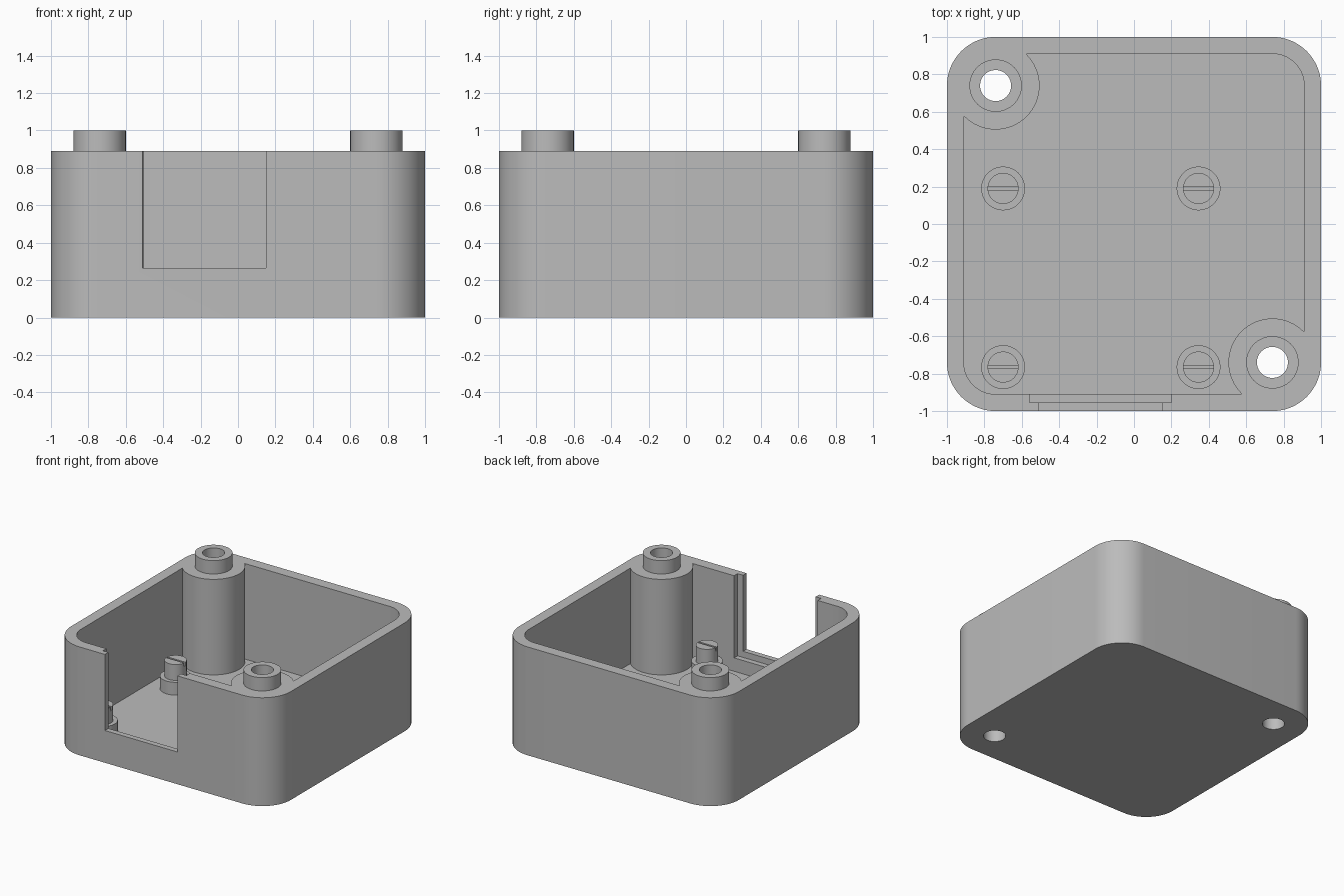
import bpy, bmesh
from math import sin, cos, pi, radians

if "Cube" in bpy.data.objects:
    bpy.data.objects.remove(bpy.data.objects["Cube"], do_unlink=True)

grey = bpy.data.materials.new("plain grey")
grey.use_nodes = True
COLOUR = (0.5, 0.5, 0.5, 1)
grey.diffuse_color = COLOUR
grey.node_tree.nodes["Principled BSDF"].inputs["Base Color"].default_value = COLOUR


def prism(name, outline, z0, z1):
    """Extrude a flat outline between two heights."""
    bm = bmesh.new()
    base = bm.faces.new([bm.verts.new((x, y, z0)) for x, y in outline])
    top = bmesh.ops.extrude_face_region(bm, geom=[base])["geom"]
    for v in top:
        if isinstance(v, bmesh.types.BMVert):
            v.co.z = z1
    bmesh.ops.recalc_face_normals(bm, faces=bm.faces)
    mesh = bpy.data.meshes.new(name)
    bm.to_mesh(mesh)
    bm.free()
    mesh.materials.append(grey)
    obj = bpy.data.objects.new(name, mesh)
    bpy.context.collection.objects.link(obj)
    return obj


def circle(x, y, r, n=64):
    return [(x + r * cos(2 * pi * i / n), y + r * sin(2 * pi * i / n)) for i in range(n)]


def rectangle(x0, x1, y0, y1):
    return [(x0, y0), (x1, y0), (x1, y1), (x0, y1)]


def rounded_square(half, r, steps=16):
    pts = []
    for k, (sx, sy) in enumerate(((1, 1), (-1, 1), (-1, -1), (1, -1))):
        for i in range(steps + 1):
            a = (k + i / steps) * pi / 2
            pts.append((sx * (half - r) + r * cos(a), sy * (half - r) + r * sin(a)))
    return pts


def combine(target, tool, operation):
    """Apply a boolean and discard the tool."""
    mod = target.modifiers.new(operation.lower(), "BOOLEAN")
    mod.object, mod.operation, mod.solver = tool, operation, "EXACT"
    bpy.context.view_layer.objects.active = target
    bpy.ops.object.modifier_apply(modifier=mod.name)
    bpy.data.objects.remove(tool, do_unlink=True)


def smooth(obj):
    bpy.ops.object.select_all(action="DESELECT")
    obj.select_set(True)
    bpy.context.view_layer.objects.active = obj
    bpy.ops.object.shade_smooth_by_angle(angle=radians(30))


RIM, FLOOR = 0.89, 0.105
POSTS = ((-0.74, 0.74), (0.74, -0.74))

# Cavity, leaving the two corner posts standing
cavity = prism("cavity", rounded_square(0.91, 0.17), FLOOR, 1.2)
for x, y in POSTS:
    combine(cavity, prism("shaft", circle(x, y, 0.235), 0, 1.4), "DIFFERENCE")

# Box shell
box = prism("box_shell", rounded_square(1, 0.26), 0, RIM)
combine(box, cavity, "DIFFERENCE")

# Front opening with a rebate on its inner side
combine(box, prism("opening", rectangle(-0.51, 0.15, -1.1, -0.87), 0.265, 1.2), "DIFFERENCE")
combine(box, prism("rebate", rectangle(-0.56, 0.2, -0.955, -0.87), 0.215, 1.2), "DIFFERENCE")

# Collars on the posts, drilled right through
for x, y in POSTS:
    combine(box, prism("collar", circle(x, y, 0.14), 0.5, 1), "UNION")
    combine(box, prism("bore", circle(x, y, 0.083), -0.1, 1.1), "DIFFERENCE")
smooth(box)

# Board standoffs with slotted pins
for side, x in (("right", -0.7), ("left", 0.345)):
    for end, y in (("back", 0.19), ("front", -0.765)):
        standoff = prism(f"{end}_{side}_standoff", circle(x, y, 0.117, 48), FLOOR - 0.02, 0.21)
        pin = prism(f"{end}_{side}_pin", circle(x, y, 0.083, 48), 0.19, 0.34)
        slot = prism("slot", rectangle(x - 0.2, x + 0.2, y - 0.008, y + 0.008), 0.31, 0.5)
        combine(pin, slot, "DIFFERENCE")
        smooth(standoff)
        smooth(pin)
